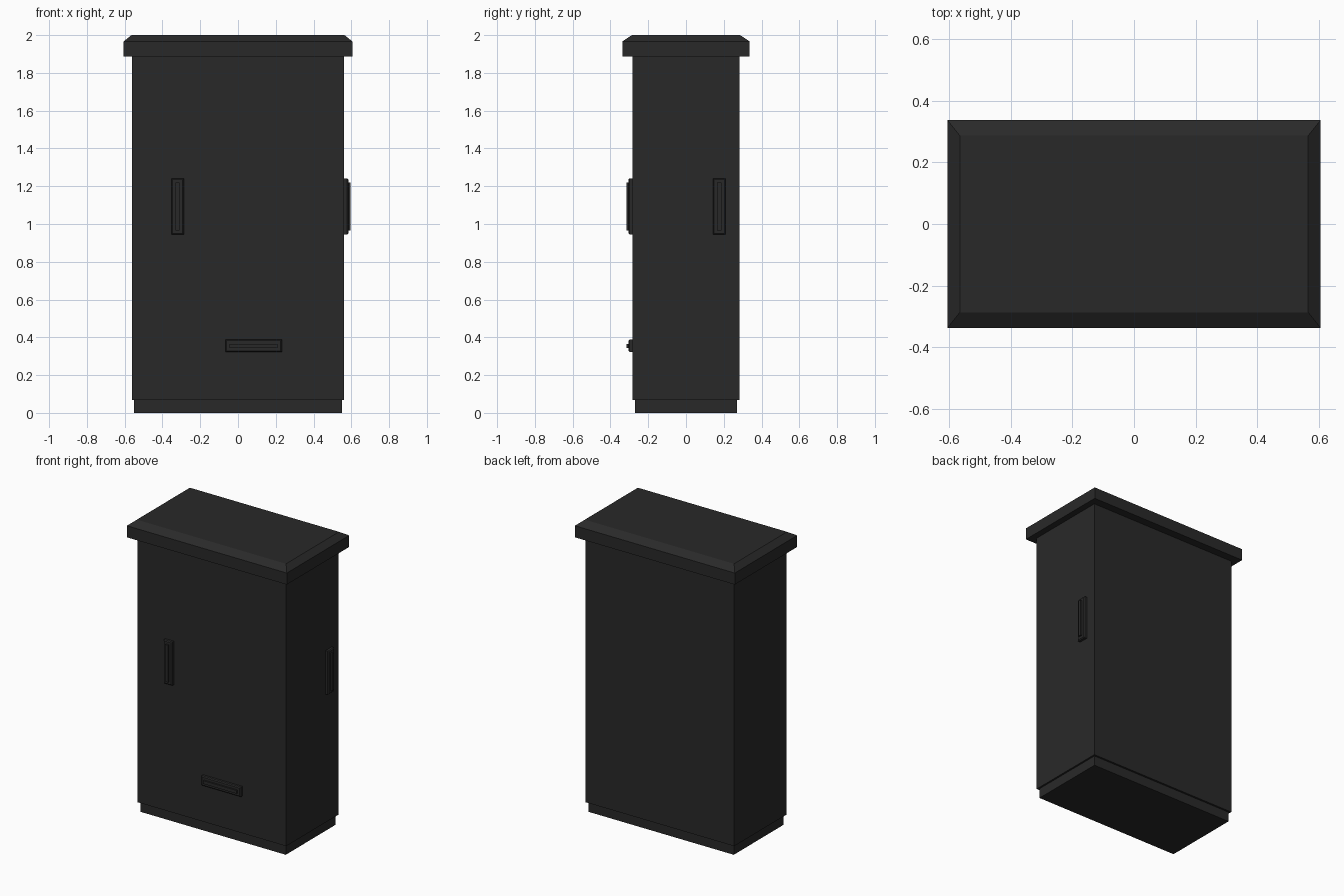
import bpy, bmesh
from mathutils import Matrix
from math import pi

if "Cube" in bpy.data.objects:
    bpy.data.objects.remove(bpy.data.objects["Cube"])

mat = bpy.data.materials.new("dark_grey")
mat.diffuse_color = (0.022, 0.022, 0.022, 1)
mat.use_nodes = True
mat.node_tree.nodes["Principled BSDF"].inputs["Base Color"].default_value = mat.diffuse_color


def stack(name, layers, matrix=Matrix.Identity(4)):
    """Solid made of stacked rectangles: (half_x, half_y, z)."""
    bm = bmesh.new()
    rings = [[bm.verts.new((sx * hx, sy * hy, z))
              for sx, sy in ((-1, -1), (1, -1), (1, 1), (-1, 1))]
             for hx, hy, z in layers]
    for a, b in zip(rings, rings[1:]):
        for i in range(4):
            j = (i + 1) % 4
            bm.faces.new((a[i], a[j], b[j], b[i]))
    bm.faces.new(rings[0][::-1])
    bm.faces.new(rings[-1])
    bm.transform(matrix)
    bmesh.ops.recalc_face_normals(bm, faces=bm.faces)
    me = bpy.data.meshes.new(name)
    bm.to_mesh(me)
    bm.free()
    me.materials.append(mat)
    ob = bpy.data.objects.new(name, me)
    bpy.context.collection.objects.link(ob)
    return ob


# Cabinet: recessed plinth, body, overhanging lid with a bevelled top
stack("plinth", [(0.55, 0.269, 0), (0.55, 0.269, 0.067)])
stack("body", [(0.562, 0.282, 0.067), (0.562, 0.282, 1.888)])
stack("lid", [(0.605, 0.337, 1.888), (0.605, 0.337, 1.967), (0.564, 0.286, 2.0)])


# Handle: chamfered plate with a raised central grip, long along local y
def handle(name, matrix):
    stack(name + "_plate", [(0.033, 0.149, -0.005), (0.033, 0.149, 0.016),
                            (0.027, 0.143, 0.022)], matrix)
    stack(name + "_grip", [(0.011, 0.127, 0.015), (0.011, 0.127, 0.033)], matrix)


front = Matrix.Rotation(pi / 2, 4, 'X')      # local z -> -y, local y -> z
side = Matrix.Rotation(pi / 2, 4, 'Z') @ front  # local z -> +x
handle("front_handle", Matrix.Translation((-0.32, -0.282, 1.093)) @ front)
handle("side_handle", Matrix.Translation((0.562, 0.176, 1.093)) @ side)
handle("lower_handle", Matrix.Translation((0.083, -0.282, 0.355)) @ front
       @ Matrix.Rotation(pi / 2, 4, 'Z'))
